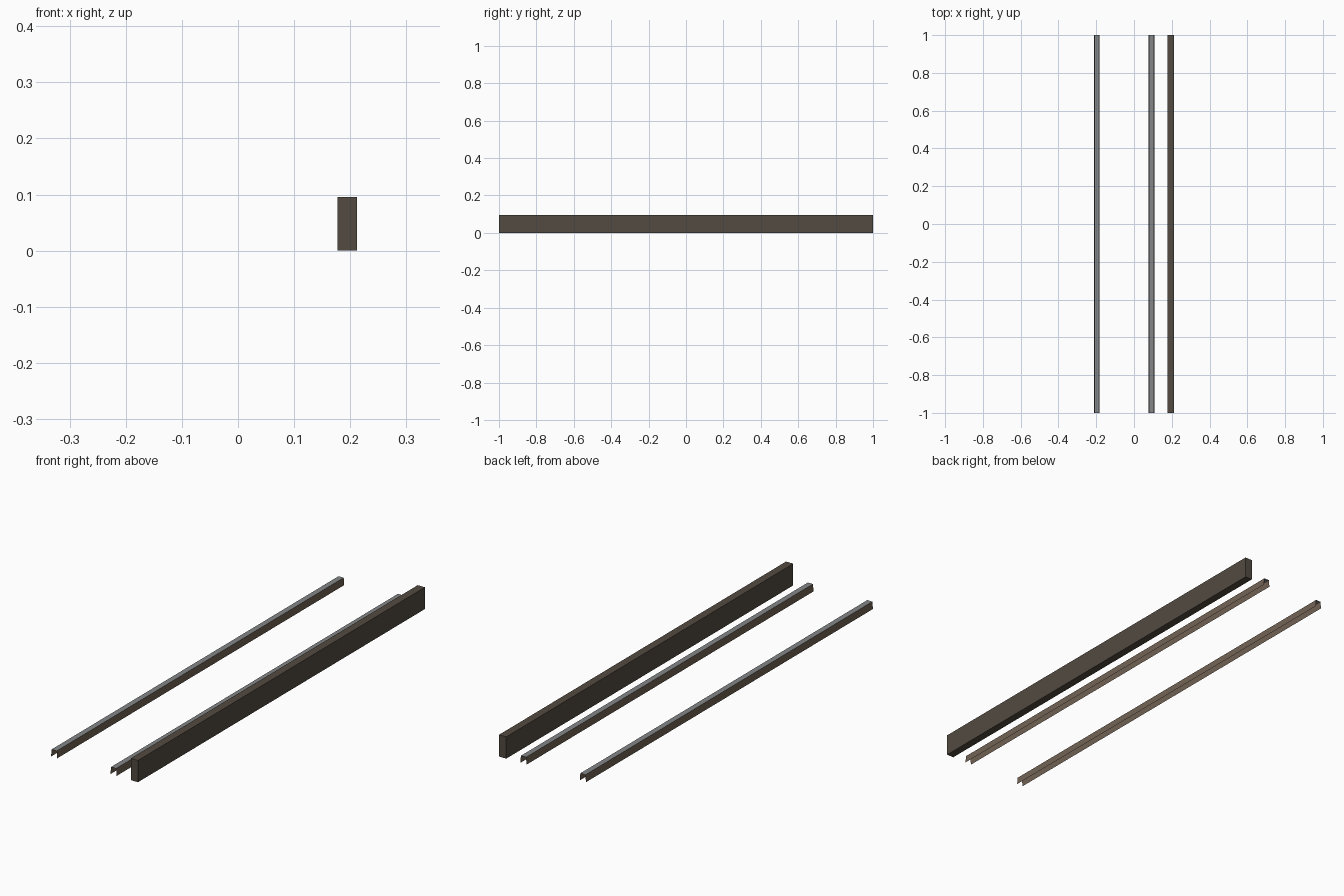
import bpy, bmesh

if "Cube" in bpy.data.objects:
    bpy.data.objects.remove(bpy.data.objects["Cube"])


def material(name, rgb):
    m = bpy.data.materials.new(name)
    m.diffuse_color = (*rgb, 1)
    m.use_nodes = True
    m.node_tree.nodes["Principled BSDF"].inputs["Base Color"].default_value = m.diffuse_color
    return m


steel = material("worn steel", (0.23, 0.24, 0.25))
rust = material("rusty brown", (0.17, 0.125, 0.09))
dark = material("dark brown", (0.085, 0.07, 0.052))


def make_object(name, bm, mats):
    me = bpy.data.meshes.new(name)
    bm.to_mesh(me)
    bm.free()
    for m in mats:
        me.materials.append(m)
    ob = bpy.data.objects.new(name, me)
    bpy.context.collection.objects.link(ob)
    return ob


def rail(name, x):
    """Open sheet channel: splayed sides in rust, running surface in steel."""
    bm = bmesh.new()
    profile = [(-0.015, 0), (-0.0125, 0.032), (0.0125, 0.032), (0.015, 0)]
    ends = [[bm.verts.new((x + px, y, pz)) for px, pz in profile] for y in (-1, 1)]
    for i in range(3):
        f = bm.faces.new((ends[0][i], ends[0][i + 1], ends[1][i + 1], ends[1][i]))
        f.material_index = 1 if i == 1 else 0
    bm.normal_update()
    if max(bm.faces, key=lambda f: f.calc_center_median().z).normal.z < 0:
        bmesh.ops.reverse_faces(bm, faces=bm.faces[:])
    make_object(name, bm, [rust, steel])


# Two running rails
rail("left_rail", -0.197)
rail("right_rail", 0.093)

# Tall side beam
bm = bmesh.new()
bmesh.ops.create_cube(bm, size=1)
for v in bm.verts:
    v.co = (0.1945 + v.co.x * 0.035, v.co.y * 2, (v.co.z + 0.5) * 0.096)
make_object("side_beam", bm, [dark])
